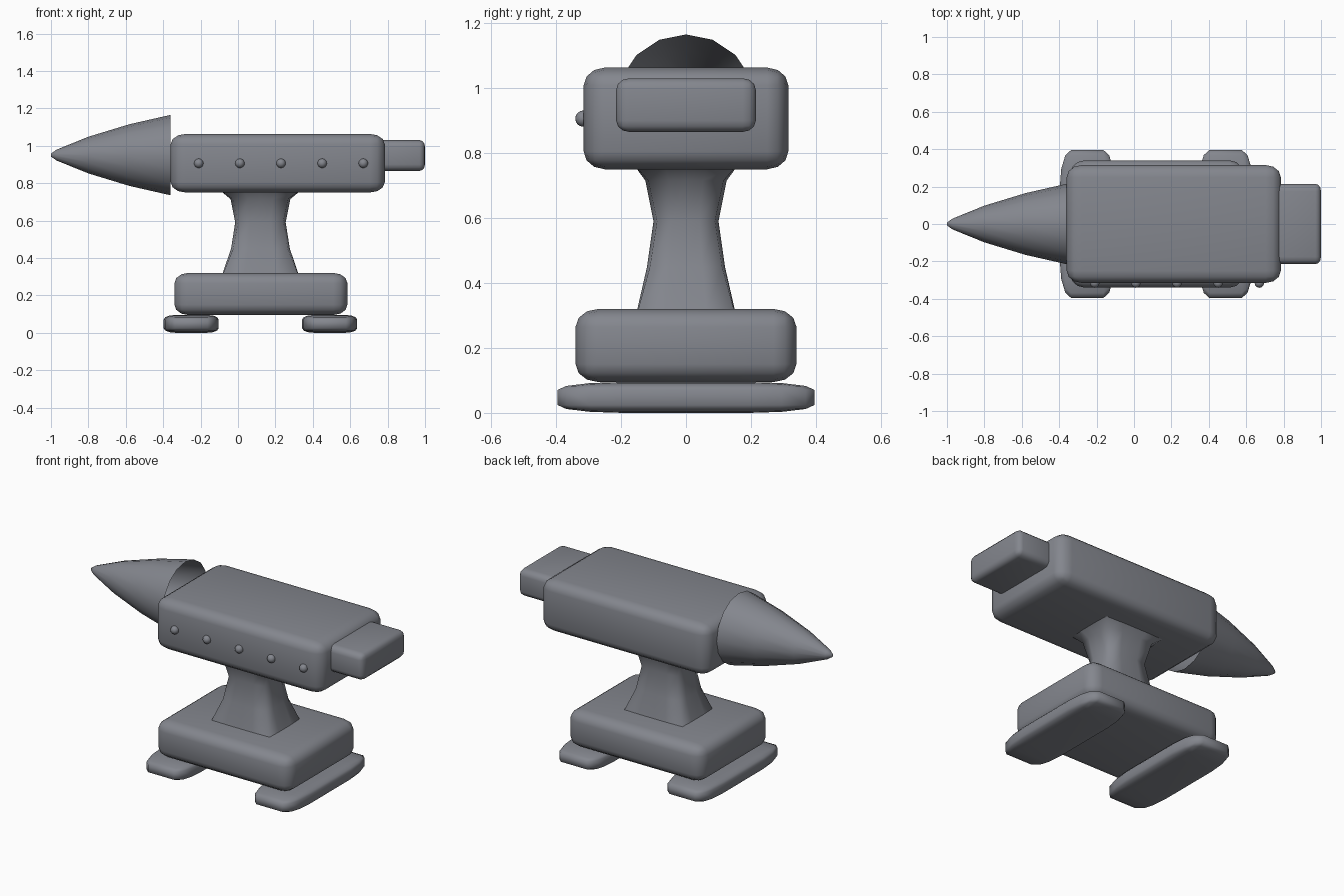
import bpy, bmesh
from math import cos, sin, pi
from mathutils import Vector

cube = bpy.data.objects.get("Cube")
if cube:
    bpy.data.objects.remove(cube, do_unlink=True)

iron = bpy.data.materials.new("iron grey")
iron.use_nodes = True
iron.diffuse_color = (0.23, 0.24, 0.27, 1)
iron.node_tree.nodes["Principled BSDF"].inputs["Base Color"].default_value = iron.diffuse_color


def finish(name, bm):
    """Turn a bmesh into a smooth-shaded iron object."""
    for f in bm.faces:
        f.smooth = True
    mesh = bpy.data.meshes.new(name)
    bm.to_mesh(mesh)
    bm.free()
    mesh.materials.append(iron)
    obj = bpy.data.objects.new(name, mesh)
    bpy.context.collection.objects.link(obj)
    return obj


def rounded_box(name, low, high, bevel):
    """Box between two corners, with a separate bevel width per axis."""
    low, high, bevel = Vector(low), Vector(high), Vector(bevel)
    size, centre = high - low, (low + high) / 2
    bm = bmesh.new()
    bmesh.ops.create_cube(bm, size=1)
    bmesh.ops.scale(bm, vec=[s / b for s, b in zip(size, bevel)], verts=bm.verts)
    bmesh.ops.bevel(bm, geom=bm.edges[:], offset=1, segments=3, profile=0.5, affect='EDGES')
    bmesh.ops.scale(bm, vec=bevel, verts=bm.verts)
    bmesh.ops.translate(bm, vec=centre, verts=bm.verts)
    return finish(name, bm)


def loft(name, rings):
    """Skin a list of closed rings, leaving the ends open."""
    bm = bmesh.new()
    loops = [[bm.verts.new(p) for p in ring] for ring in rings]
    for a, b in zip(loops, loops[1:]):
        n = len(a)
        for i in range(n):
            j = (i + 1) % n
            bm.faces.new((a[i], a[j], b[j], b[i]))
    return bm, loops


def squircle(half_x, half_y, power, sides=16):
    """Outline that goes from an ellipse (power 2) towards a rectangle."""
    pts = []
    for i in range(sides):
        c, s = cos(2 * pi * i / sides), sin(2 * pi * i / sides)
        r = (abs(c) ** power + abs(s) ** power) ** (-1 / power)
        pts.append((half_x * c * r, half_y * s * r))
    return pts


# Main block, heel and base
rounded_box("body", (-0.36, -0.315, 0.75), (0.785, 0.315, 1.063), (0.08, 0.065, 0.055))
rounded_box("heel", (0.70, -0.215, 0.865), (1.0, 0.215, 1.03), (0.03, 0.04, 0.035))
rounded_box("base", (-0.34, -0.34, 0.095), (0.585, 0.34, 0.32), (0.075, 0.07, 0.055))

# Two feet running front to back
for side, x in (("right", -0.25), ("left", 0.49)):
    rounded_box(side + "_foot", (x - 0.147, -0.395, 0), (x + 0.147, 0.395, 0.095),
                (0.06, 0.2, 0.024))

# Waisted neck: height, half width, half depth, squareness
neck_profile = [(0.31, 0.205, 0.152, 40), (0.45, 0.157, 0.12, 9), (0.59, 0.135, 0.10, 6),
                (0.715, 0.16, 0.125, 9), (0.76, 0.215, 0.158, 40)]
bm, _ = loft("neck", [[(0.12 + x, y, z) for x, y in squircle(hx, hy, p)]
                      for z, hx, hy, p in neck_profile])
bmesh.ops.recalc_face_normals(bm, faces=bm.faces)
finish("neck", bm)

# Horn: hollow tapered shell with a closed tip and an open back
horn_profile = [(-1.0, 0.008), (-0.97, 0.029), (-0.8, 0.098), (-0.58, 0.165), (-0.36, 0.215)]
bm, loops = loft("horn", [[(x, y, 0.95 + z) for y, z in squircle(r, r, 2)]
                          for x, r in horn_profile])
bm.faces.new(loops[0])
bmesh.ops.recalc_face_normals(bm, faces=bm.faces)
finish("horn", bm)

# Row of rivets on the front face
for i in range(5):
    bm = bmesh.new()
    bmesh.ops.create_uvsphere(bm, u_segments=16, v_segments=8, radius=0.025)
    bmesh.ops.translate(bm, vec=(-0.21 + 0.22 * i, -0.316, 0.906), verts=bm.verts)
    finish(f"rivet_{i + 1}", bm)
